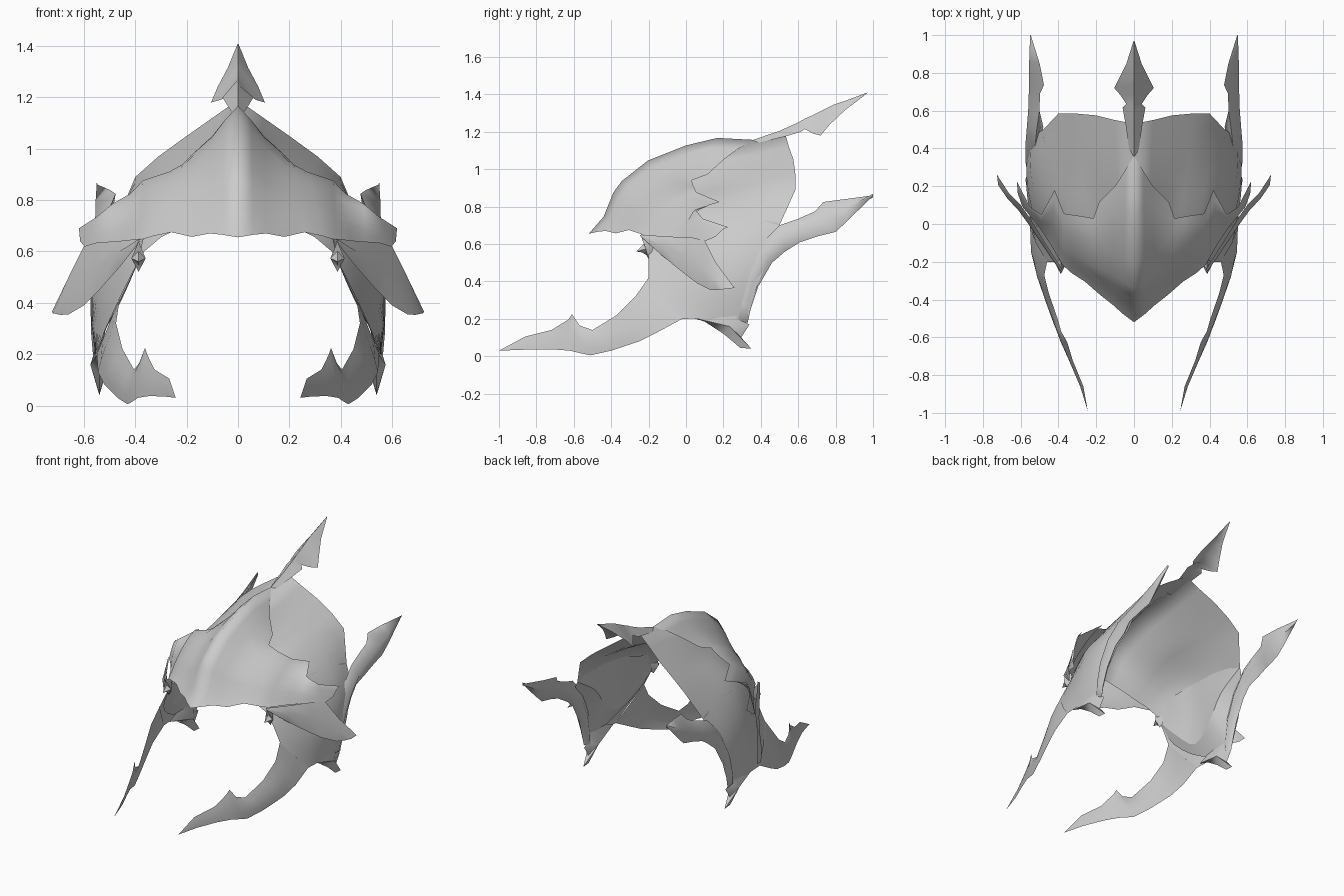
import bpy, bmesh, math
from mathutils import Vector

steel = bpy.data.materials.new("pale_grey_steel")
steel.diffuse_color = (0.6, 0.6, 0.6, 1)


def finish(name, verts, faces, closed=False, angle=40, mirror=True):
    """Make a smooth object, mirrored over x, from points and faces."""
    me = bpy.data.meshes.new(name)
    me.from_pydata([tuple(v) for v in verts], [], faces)
    bm = bmesh.new()
    bm.from_mesh(me)
    bmesh.ops.remove_doubles(bm, verts=bm.verts, dist=0.0005)
    if closed:
        bmesh.ops.recalc_face_normals(bm, faces=bm.faces)
    bm.to_mesh(me)
    bm.free()
    me.materials.append(steel)
    ob = bpy.data.objects.new(name, me)
    bpy.context.collection.objects.link(ob)
    if mirror:
        mod = ob.modifiers.new("mirror", 'MIRROR')
        mod.merge_threshold = 0.001
    bpy.ops.object.select_all(action='DESELECT')
    ob.select_set(True)
    bpy.context.view_layer.objects.active = ob
    bpy.ops.object.shade_smooth_by_angle(angle=math.radians(angle))
    return ob


def sheet(name, rows, angle=60):
    """Open surface through equally long rows of points."""
    n = len(rows[0])
    verts = [p for r in rows for p in r]
    faces = [(i * n + j, (i + 1) * n + j, (i + 1) * n + j + 1, i * n + j + 1)
             for i in range(len(rows) - 1) for j in range(n - 1)]
    return finish(name, verts, faces, angle=angle)


def loft(name, rings, angle=75, mirror=True):
    """Closed solid through rings of points."""
    n = len(rings[0])
    verts = [p for r in rings for p in r]
    faces = [(i * n + j, i * n + (j + 1) % n, (i + 1) * n + (j + 1) % n, (i + 1) * n + j)
             for i in range(len(rings) - 1) for j in range(n)]
    faces += [tuple(range(n)), tuple(range(len(verts) - n, len(verts)))]
    return finish(name, verts, faces, True, angle, mirror)


def barb(name, outline, x0, x1):
    """Side outline (y, z) with a pinched edge and a thicker middle."""
    cy = sum(p[0] for p in outline) / len(outline)
    cz = sum(p[1] for p in outline) / len(outline)
    xm, n = (x0 + x1) / 2, len(outline)
    verts = [(xm, y, z) for y, z in outline] + [(x0, cy, cz), (x1, cy, cz)]
    faces = []
    for i in range(n):
        k = (i + 1) % n
        faces += [(i, k, n), (k, i, n + 1)]
    return finish(name, verts, faces, True, 70)


def smooth_path(pts, steps=3):
    """Catmull-Rom path through the points."""
    p = [Vector(q) for q in pts]
    p = [2 * p[0] - p[1]] + p + [2 * p[-1] - p[-2]]
    out = []
    for a, b, c, d in zip(p, p[1:], p[2:], p[3:]):
        for s in range(steps):
            t = s / steps
            out.append(0.5 * (2 * b + (c - a) * t + (2 * a - 5 * b + 4 * c - d) * t ** 2
                              + (3 * b - a - 3 * c + d) * t ** 3))
    return out + [p[-2]]


# Brow visor: ribs run from the lower front edge back to the notched rear edge
front = [(0, -.52, .655), (.06, -.475, .665), (.11, -.43, .67), (.18, -.375, .657),
         (.26, -.305, .675), (.33, -.26, .66), (.38, -.215, .645), (.44, -.11, .637),
         (.50, -.02, .63), (.59, .09, .61), (.615, .16, .64)]
rear = [(0, .36, 1.157), (.05, .28, 1.11), (.10, .20, 1.05), (.185, .115, .972),
        (.215, .03, .94), (.27, .04, .91), (.37, .055, .877), (.42, .18, .825),
        (.49, .05, .785), (.55, .09, .735), (.62, .225, .69)]
ease = [(0, 0), (.09, .18), (.15, .44), (.20, .56), (.36, .78), (.59, .94), (.78, 1.02), (1, 1)]
rows = []
for i, (a, b) in enumerate(zip(front, rear)):
    k = min(1, i / 6) * 0.6          # side ribs are straighter than the ridge
    row = []
    for j, (ty, tz) in enumerate(ease):
        t = j / 7
        row.append((a[0] + (b[0] - a[0]) * t,
                    a[1] + (b[1] - a[1]) * (ty * (1 - k) + t * k),
                    a[2] + (b[2] - a[2]) * (tz * (1 - k) + t * k)))
    rows.append(row)
sheet("brow_visor", rows, 120)

# Crown shell: five stations from the forehead to the rear edge, crown down to jaw
forehead = [(0, -.32, .80), (.08, -.31, .775), (.15, -.285, .74), (.23, -.255, .69), (.30, -.23, .655),
            (.365, -.205, .60), (.41, -.20, .52), (.46, -.20, .42), (.52, -.10, .29), (.55, -.02, .20)]
brow = [(0, -.20, 1.0), (.08, -.18, .92), (.155, -.15, .845), (.235, -.12, .79), (.32, -.10, .75),
        (.40, -.06, .69), (.465, -.04, .54), (.505, -.04, .42), (.545, .02, .30), (.555, .07, .20)]
middle = [(0, .05, 1.11), (.08, .05, 1.01), (.165, .06, .92), (.245, .07, .87), (.35, .08, .82),
          (.45, .10, .70), (.52, .12, .56), (.55, .12, .43), (.565, .14, .31), (.555, .15, .19)]
crown = [(0, .30, 1.145), (.09, .31, 1.07), (.19, .32, .99), (.29, .33, .92), (.40, .34, .83),
         (.50, .32, .68), (.55, .30, .56), (.57, .27, .42), (.57, .25, .31), (.555, .24, .19)]
back = [(0, .53, 1.19), (.10, .55, 1.12), (.20, .575, 1.05), (.31, .585, .97), (.40, .585, .89),
        (.48, .50, .70), (.545, .45, .55), (.56, .39, .40), (.56, .35, .29), (.55, .33, .19)]
sheet("crown_shell", [smooth_path(rib) for rib in zip(forehead, brow, middle, crown, back)])

# Inner lining: swells inward to a V-shaped ledge, then turns back out to the rim
lining_top = [(.36, -.15, .68), (.39, -.03, .70), (.42, .08, .73), (.44, .20, .74), (.455, .32, .74), (.48, .47, .72)]
lining_mid = [(.375, -.19, .62), (.43, -.06, .57), (.48, .06, .52), (.48, .20, .57), (.475, .32, .66), (.48, .49, .71)]
ledge = [(.38, -.215, .58), (.44, -.10, .44), (.495, .03, .335), (.475, .20, .43), (.47, .32, .58), (.48, .50, .70)]
rim = [(.385, -.20, .57), (.465, -.15, .40), (.54, .05, .25), (.545, .29, .22), (.56, .38, .45), (.50, .49, .66)]
paths = [smooth_path(p) for p in (lining_top, lining_mid, ledge, rim)]
sheet("inner_lining", paths[2::-1])
sheet("lining_ledge", [paths[3], paths[2]])

# Cheek blade: sweeps forward from the jaw to a barbed point
upper = [(.46, -.20, .42), (.475, -.27, .32), (.45, -.37, .22), (.405, -.50, .14), (.385, -.57, .165),
         (.362, -.61, .225), (.352, -.63, .195), (.325, -.72, .14), (.268, -.86, .105), (.243, -1, .03)]
lower = [(.55, -.02, .20), (.545, -.15, .13), (.52, -.25, .08), (.47, -.40, .03), (.43, -.51, .005),
         (.412, -.56, .015), (.39, -.62, .03), (.345, -.72, .037), (.285, -.86, .035), (.243, -.995, .03)]
rows = []
for i, (a, b) in enumerate(zip(upper, lower)):
    row = []
    for t in (0, .25, .5, .75, 1):
        p = Vector(a).lerp(Vector(b), t)
        p.x += 4 * t * (1 - t) * .018 * (1 - i / 9) * min(1, i / 2)
        row.append(p)
    rows.append(row)
sheet("cheek_blade", rows)

# Flared wing plate under the visor
top = [(.38, -.24, .65), (.47, -.10, .64), (.55, .03, .635), (.60, .10, .62), (.66, .16, .50), (.725, .26, .365)]
low = [(.38, -.24, .64), (.46, -.13, .54), (.54, -.02, .45), (.60, .06, .39), (.66, .13, .355), (.69, .17, .353)]
rows = []
for a, b in zip(top, low):
    mid = Vector(a).lerp(Vector(b), .5) + Vector((.012, -.008, 0))
    rows.append([a, mid, b])
sheet("side_wing_plate", rows)

# Side horn leaning outward, with the rear rim leading into it:
# upper y, upper z, lower y, lower z, inner x, outer x
horn = [(.26, .20, .33, .18, .525, .565), (.27, .29, .345, .25, .52, .572),
        (.30, .43, .385, .37, .51, .575), (.38, .58, .46, .50, .495, .575),
        (.50, .70, .53, .56, .48, .567), (.60, .735, .61, .61, .49, .56),
        (.69, .775, .70, .64, .487, .557), (.735, .825, .80, .665, .463, .555),
        (.85, .84, .86, .72, .49, .555), (1, .86, .998, .857, .546, .55)]
rings = []
for i, (uy, uz, ly, lz, xi, xo) in enumerate(horn):
    my, mz, w = (uy + ly) / 2, (uz + lz) / 2, xo - xi
    lean = .15 if i > 4 else .4       # the head is a slanted blade
    rings.append([(xi + w * lean, uy, uz), (xo, my, mz + .01), (xo - w * lean, ly, lz),
                  (xi + w * (.3 if i > 4 else 0), my, mz - .01)])
loft("side_horn", rings, 100)

# Crest spike: folded arrowhead; y, ridge z, half width, edge y, edge z, keel z
crest = [(.36, 1.157, .02, .36, 1.135, 1.13),
         (.50, 1.205, .045, .53, 1.175, 1.17), (.60, 1.25, .06, .615, 1.20, 1.20),
         (.635, 1.27, .04, .635, 1.215, 1.22), (.68, 1.29, .07, .68, 1.19, 1.235),
         (.74, 1.32, .105, .72, 1.18, 1.27), (.79, 1.345, .08, .77, 1.24, 1.30),
         (.85, 1.365, .04, .85, 1.315, 1.335), (.97, 1.41, .002, .97, 1.408, 1.407)]
loft("crest_spike", [[(0, y, zr), (w, ey, ez), (0, y, zk), (-w, ey, ez)]
                     for y, zr, w, ey, ez, zk in crest], 75, False)

# Jaw spur below the rear rim and the small knob on the front edge
barb("jaw_spur", [(.02, .21), (.10, .185), (.20, .12), (.29, .045), (.35, .04),
                  (.295, .10), (.34, .17), (.30, .19), (.30, .27), (.15, .26)], .505, .575)
barb("front_knob", [(-.24, .64), (-.225, .60), (-.265, .56), (-.235, .555), (-.21, .54),
                    (-.20, .52), (-.17, .54), (-.17, .63)], .36, .415)
